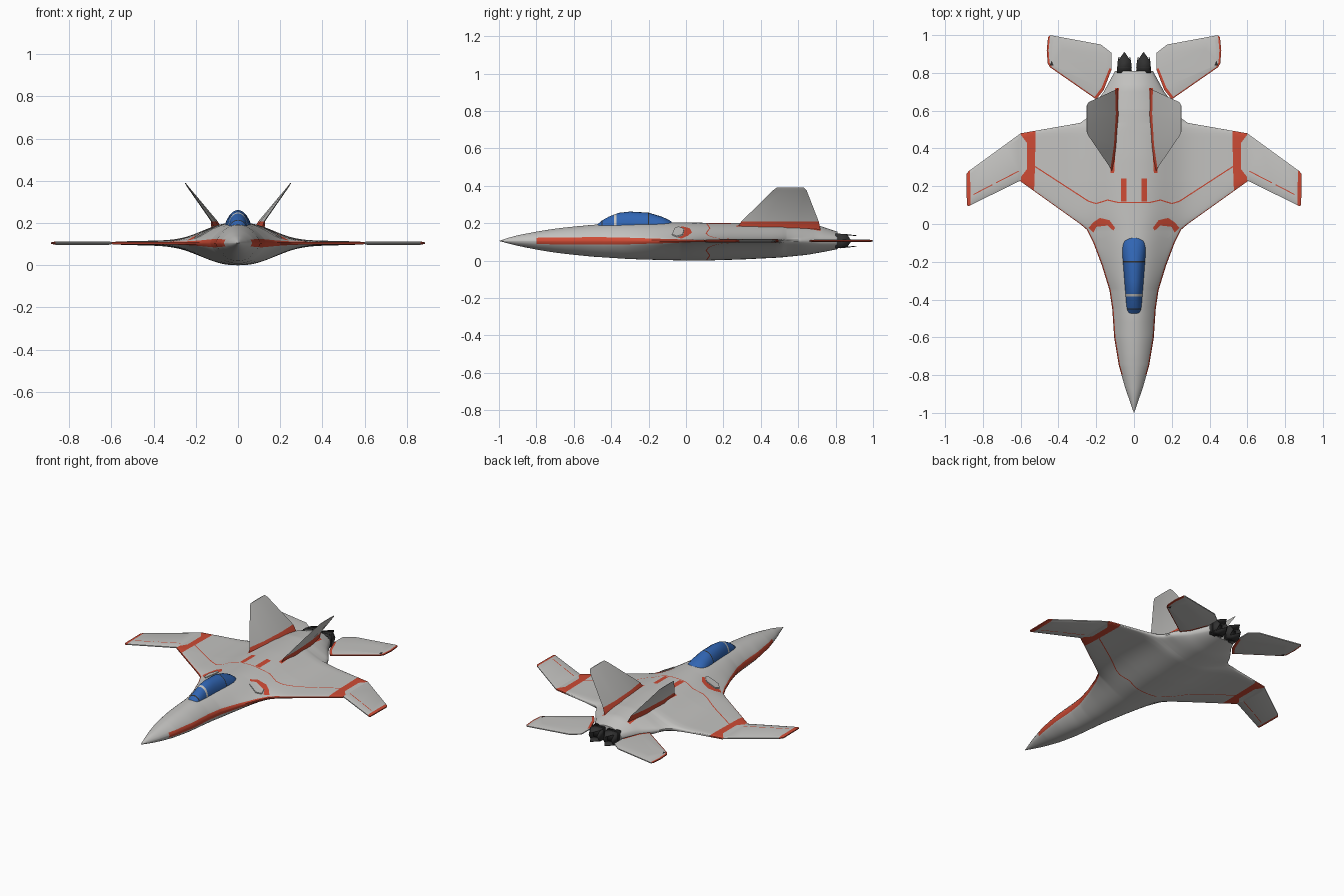
import bpy, bmesh, math
from mathutils import Vector
from mathutils.geometry import intersect_point_tri_2d

if "Cube" in bpy.data.objects:
    bpy.data.objects.remove(bpy.data.objects["Cube"])


def material(name, rgb):
    m = bpy.data.materials.new(name)
    m.diffuse_color = (*rgb, 1)
    m.use_nodes = True
    m.node_tree.nodes["Principled BSDF"].inputs["Base Color"].default_value = m.diffuse_color
    return m


GREY, RED, BLUE, DARK = range(4)
MATS = [material("light_grey", (0.55, 0.545, 0.53)), material("red_trim", (0.62, 0.07, 0.035)),
        material("canopy_blue", (0.03, 0.13, 0.45)), material("dark_metal", (0.03, 0.03, 0.03))]
ZC = 0.105  # height of the wing plane


def finish(name, bm, mirror=False, solid=0.0):
    me = bpy.data.meshes.new(name)
    bm.to_mesh(me)
    bm.free()
    ob = bpy.data.objects.new(name, me)
    bpy.context.collection.objects.link(ob)
    for m in MATS:
        me.materials.append(m)
    bpy.ops.object.select_all(action='DESELECT')
    ob.select_set(True)
    bpy.context.view_layer.objects.active = ob
    bpy.ops.object.shade_smooth_by_angle(angle=math.radians(35))
    if solid:
        ob.modifiers.new("thickness", 'SOLIDIFY').thickness = solid
    if mirror:
        ob.modifiers.new("mirror", 'MIRROR')
    return ob


def interp(table, y):
    if y <= table[0][0]:
        return table[0][1]
    for (a, va), (b, vb) in zip(table, table[1:]):
        if y <= b:
            return va + (vb - va) * (y - a) / (b - a)
    return table[-1][1]


def loft(rings, mat=GREY):
    bm = bmesh.new()
    vs = [[bm.verts.new(p) for p in r] for r in rings]
    n = len(vs[0])
    for a, b in zip(vs, vs[1:]):
        for i in range(n):
            bm.faces.new((a[i], a[(i + 1) % n], b[(i + 1) % n], b[i]))
    bm.faces.new(vs[0])
    bm.faces.new(vs[-1])
    for f in bm.faces:
        f.material_index = mat
    bmesh.ops.recalc_face_normals(bm, faces=bm.faces)
    bm.normal_update()
    return bm


def inside(p, poly):
    hit = False
    for (x1, y1), (x2, y2) in zip(poly, poly[1:] + poly[:1]):
        if (y1 > p.y) != (y2 > p.y) and p.x < (x2 - x1) * (p.y - y1) / (y2 - y1) + x1:
            hit = not hit
    return hit


def paint(bm, poly, mat, top_only=False):
    """Cut a plan-view polygon into the mesh and colour the faces inside it."""
    xs, ys = [p[0] for p in poly], [p[1] for p in poly]

    def near():
        out = []
        for f in bm.faces:
            if top_only and f.normal.z <= 0:
                continue
            fx, fy = [v.co.x for v in f.verts], [v.co.y for v in f.verts]
            if max(fx) >= min(xs) and min(fx) <= max(xs) and max(fy) >= min(ys) and min(fy) <= max(ys):
                out.append(f)
        return out
    for (x1, y1), (x2, y2) in zip(poly, poly[1:] + poly[:1]):
        fs = near()
        geom = fs + list({e for f in fs for e in f.edges}) + list({v for f in fs for v in f.verts})
        bmesh.ops.bisect_plane(bm, geom=geom, dist=1e-5, plane_co=(x1, y1, 0), plane_no=(y2 - y1, x1 - x2, 0))
        bm.normal_update()
    picked = [f for f in near() if inside(f.calc_center_median(), poly)]
    for f in picked:
        f.material_index = mat
    return picked


def line(bm, pts, width, mat=RED):
    for a, b in zip(pts, pts[1:]):
        a, b = Vector(a), Vector(b)
        d = (b - a).normalized() * width / 2
        n = Vector((-d.y, d.x))
        paint(bm, [tuple(p) for p in (a + n, b + n, b - n, a - n)], mat)


def plate(outline, half=0.008, edge=0.003, inset=0.85):
    c = sum((Vector(p) for p in outline), Vector((0, 0))) / len(outline)
    inner = [c + (Vector(p) - c) * inset for p in outline]
    return loft([[(p[0], p[1], ZC + z) for p in ps] for ps, z in
                 ((inner, -half), (outline, -edge), (outline, edge), (inner, half))])


# Blended fuselage and inner wing
WIDTH = [(-1, .001), (-.95, .018), (-.87, .046), (-.75, .08), (-.6, .105), (-.45, .115), (-.35, .13),
         (-.22, .17), (-.1, .215), (-.03, .25), (0, .285), (.225, .6), (.48, .6), (.535, .285),
         (.56, .25), (.61, .225), (.66, .19), (.7, .16), (.81, .10)]
TOP = [(-1, 0), (-.95, .014), (-.9, .025), (-.8, .04), (-.7, .053), (-.5, .072), (-.3, .082), (-.1, .086),
       (.1, .083), (.35, .083), (.6, .078), (.72, .065), (.81, .035)]
BOTTOM = [(-1, 0), (-.95, .011), (-.9, .021), (-.8, .037), (-.7, .05), (-.5, .07), (-.3, .083), (-.1, .089),
          (.1, .091), (.3, .085), (.5, .075), (.65, .06), (.75, .042), (.81, .03)]
COLS = 22


def section(y):
    w = interp(WIDTH, y)
    lip = max(w * .9, w - .007)
    half = [lip * i / COLS for i in range(COLS + 1)] + [w]
    xs = [-x for x in reversed(half[1:])] + half
    power = interp([(.2, .75), (.5, .5)], y)
    k = min(1, w / .1)

    def height(x, h, c):
        u = min(1, abs(x) / w)
        return k * (.004 + .010 * math.sqrt(1 - u * u)) + h * math.exp(-(abs(x) / c) ** 2.6) * (1 - u * u) ** power
    up = [(x, y, ZC + height(x, interp(TOP, y), .21)) for x in xs]
    down = [(x, y, ZC - height(x, interp(BOTTOM, y), .23)) for x in reversed(xs)]
    return up + down


stations = sorted({round(-1 + .02 * i, 3) for i in range(91)} | {y for y, _ in WIDTH} | {.485, .49, .51})
body = loft([section(y) for y in stations])
for f in body.faces:  # red leading-edge line
    c = f.calc_center_median()
    w = interp(WIDTH, c.y)
    if -.8 < c.y < .22 and abs(c.x) > w - .0065:
        f.material_index = RED
for s in (1, -1):
    def flip(pts):
        return [(s * x, y) for x, y in pts]
    # wing bands, spine blocks and fin root stripes
    paint(body, flip([(.53, .15), (.61, .15), (.61, .235), (.567, .29), (.567, .43), (.605, .48),
                      (.605, .5), (.52, .51), (.525, .28)]), RED)
    paint(body, flip([(.04, .12), (.07, .12), (.07, .24), (.04, .24)]), RED, True)
    paint(body, flip([(.105, .27), (.125, .27), (.10, .72), (.08, .72)]), RED, True)
    # panel line around the middle
    line(body, flip([(0, .113), (.08, .113), (.14, .127), (.20, .108), (.24, .12), (.525, .305)]), .006)
    # shoulder intake: red arch with a raised panel
    paint(body, flip([(.10, -.02), (.13, .02), (.18, .032), (.215, .01), (.24, -.02), (.215, -.045),
                      (.20, -.015), (.14, -.008), (.11, -.035)]), RED, True)
    panel = paint(body, flip([(.112, -.04), (.14, -.01), (.198, -.018), (.207, -.05), (.18, -.075),
                              (.125, -.06)]), GREY, True)
    ext = bmesh.ops.extrude_face_region(body, geom=panel)["geom"]
    bmesh.ops.translate(body, vec=(0, 0, .006), verts=[v for v in ext if isinstance(v, bmesh.types.BMVert)])
    bmesh.ops.delete(body, geom=panel, context='FACES')
    body.normal_update()
finish("fuselage", body)

# Outer wing panels with red tips
wing = plate([(.59, .232), (.60, .23), (.875, .095), (.885, .10), (.887, .265), (.875, .28), (.60, .48), (.59, .478)])
paint(wing, [(.865, .05), (.9, .05), (.9, .32), (.868, .32)], RED)
line(wing, [(.61, .28), (.73, .218)], .005)
line(wing, [(.75, .208), (.85, .156)], .005)
finish("outer_wing", wing, mirror=True)

# Tailplanes
tail = plate([(.20, .66), (.445, .83), (.457, .85), (.462, .92), (.455, .99), (.445, 1.0), (.175, .95),
              (.118, .905), (.118, .82), (.16, .71)], half=.007)
line(tail, [(.20, .66), (.445, .83)], .012)
line(tail, [(.445, .83), (.457, .85), (.462, .92), (.455, .995)], .02)
line(tail, [(.205, .655), (.16, .715), (.118, .82)], .026)
paint(tail, [(.425, .838), (.447, .838), (.436, .865)], DARK)
finish("tailplane", tail, mirror=True)

# Canted tail fins: height, lead x, trail x, lead y, trail y, half thickness
rings = []
for z, xl, xt, yl, yt, t in ((.16, .11, .082, .265, .72, .024), (.208, .124, .10, .295, .71, .011),
                             (.375, .24, .24, .465, .645, .004), (.39, .25, .25, .485, .63, .002)):
    a, b = Vector((xl, yl, z)), Vector((xt, yt, z))
    off = Vector((t, 0, 0))
    rings.append([a, a.lerp(b, .3) + off, a.lerp(b, .7) + off, b, a.lerp(b, .7) - off, a.lerp(b, .3) - off])
fin = loft(rings)
for f in fin.faces:
    if f.calc_center_median().z < .2:
        f.material_index = RED
finish("tail_fin", fin, mirror=True)

# Canopy with two frame hoops
rings = []
for y, w, z in ((-.475, .036, .192), (-.45, .04, .214), (-.41, .043, .236), (-.36, .047, .255), (-.3, .052, .262),
                (-.2, .06, .256), (-.13, .066, .235), (-.09, .062, .217), (-.068, .045, .20)):
    rings.append([(w * math.cos(a), y, .165 + (z - .165) * math.sin(a) ** .8)
                  for a in [math.pi * i / 12 for i in range(12)]] + [(-w, y, .165)])
canopy = loft(rings, BLUE)
for y, d, m in ((-.2, .003, DARK), (-.378, .007, GREY), (-.45, .003, DARK)):
    paint(canopy, [(-.1, y - d), (.1, y - d), (.1, y + d), (-.1, y + d)], m)
finish("canopy", canopy)

# Twin engine nozzles with pointed petals
nozzle = bmesh.new()
for k in range(4):
    def spin(u, y, r):
        a = k * math.pi / 2
        return nozzle.verts.new((.051 + u * math.cos(a) - r * math.sin(a), y, ZC + u * math.sin(a) + r * math.cos(a)))
    peak = .912 if k % 2 == 0 else .885
    nozzle.faces.new([spin(-.04, .80, .04), spin(.04, .80, .04), spin(.036, .86, .036),
                      spin(0, peak, .03), spin(-.036, .86, .036)])
nozzle.faces.new([nozzle.verts.new((.051 + x, .825, ZC + z)) for x, z in
                  ((-.04, -.04), (.04, -.04), (.04, .04), (-.04, .04))])
for f in nozzle.faces:
    f.material_index = DARK
finish("engine_nozzle", nozzle, mirror=True, solid=.004)
